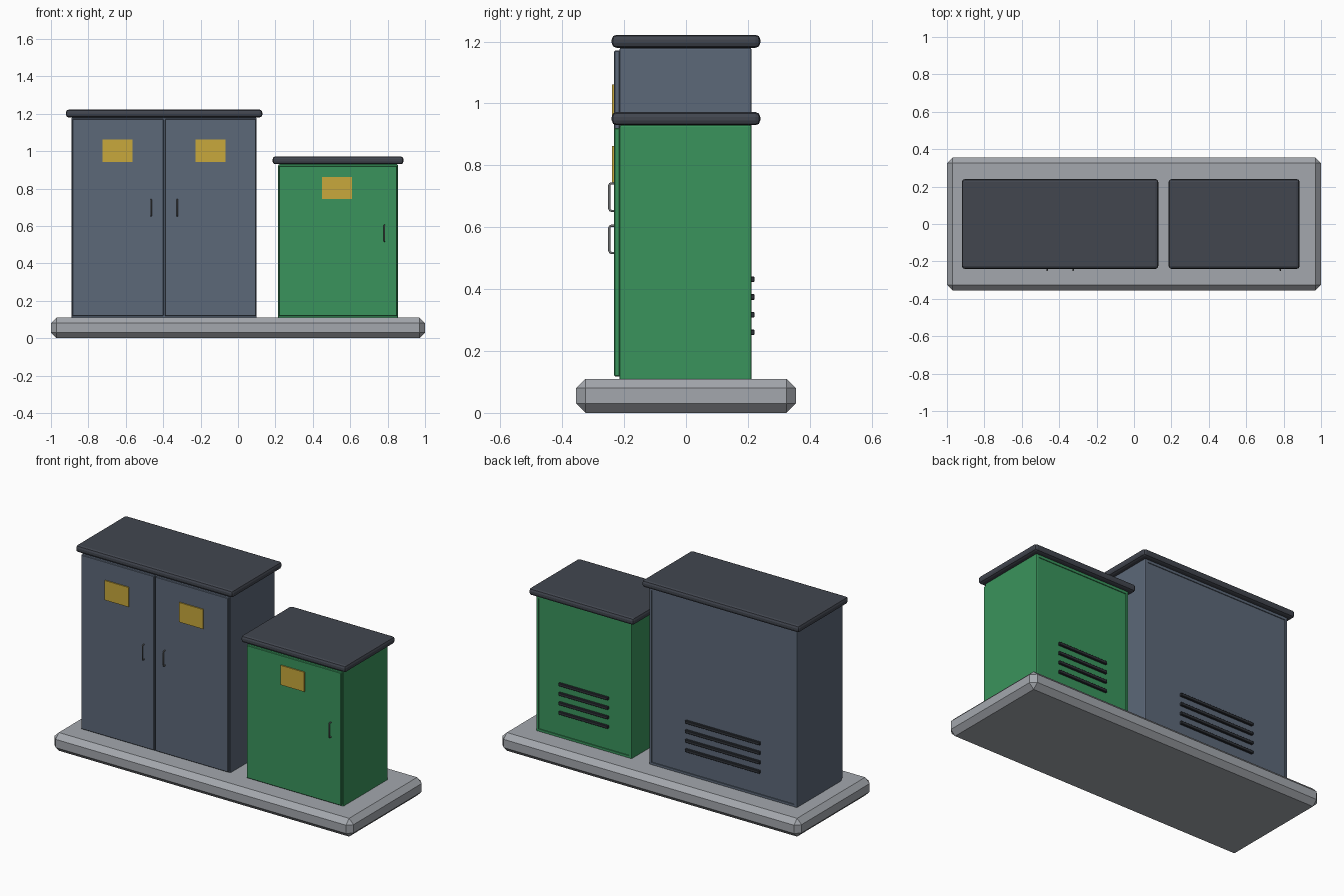
import bpy, bmesh
from mathutils import Vector

if "Cube" in bpy.data.objects:
    bpy.data.objects.remove(bpy.data.objects["Cube"])


def material(name, r, g, b):
    m = bpy.data.materials.new(name)
    m.diffuse_color = (r, g, b, 1)
    m.use_nodes = True
    m.node_tree.nodes["Principled BSDF"].inputs["Base Color"].default_value = m.diffuse_color
    return m


CONCRETE = material("concrete", 0.37, 0.39, 0.42)
GREY = material("slate grey paint", 0.107, 0.138, 0.19)
GREEN = material("green paint", 0.042, 0.296, 0.107)
DARK = material("dark roof", 0.054, 0.061, 0.078)
YELLOW = material("yellow label", 0.578, 0.392, 0.045)
VENT = material("vent black", 0.028, 0.032, 0.04)
STEEL = material("steel", 0.16, 0.165, 0.17)


def box(name, x, y, z, mat, bevel=0, segments=1, back_inset=0):
    """Box from (min, max) ranges, optionally bevelled, with a recessed back panel."""
    bm = bmesh.new()
    bmesh.ops.create_cube(bm, size=1)
    for v in bm.verts:
        v.co = Vector([r[0] if c < 0 else r[1] for c, r in zip(v.co, (x, y, z))])
    if bevel:
        bmesh.ops.bevel(bm, geom=bm.edges[:], offset=bevel, segments=segments,
                        profile=0.5, affect='EDGES')
    if back_inset:
        back = max(bm.faces, key=lambda f: f.normal.y * f.calc_area())
        bmesh.ops.inset_individual(bm, faces=[back], thickness=back_inset)
        bmesh.ops.inset_individual(bm, faces=[back], thickness=0.001, depth=-0.004)
    me = bpy.data.meshes.new(name)
    bm.to_mesh(me)
    bm.free()
    me.materials.append(mat)
    ob = bpy.data.objects.new(name, me)
    bpy.context.collection.objects.link(ob)
    return ob


def handle(name, x, z0, z1):
    """Bent round bar standing off the door."""
    cu = bpy.data.curves.new(name, 'CURVE')
    cu.dimensions = '3D'
    cu.bevel_depth = 0.004
    cu.bevel_resolution = 1
    cu.use_fill_caps = True
    f, b, c = -0.248, -0.228, 0.007
    path = [(b, z0), (f + c, z0), (f + 0.002, z0 + 0.002), (f, z0 + c),
            (f, z1 - c), (f + 0.002, z1 - 0.002), (f + c, z1), (b, z1)]
    sp = cu.splines.new('POLY')
    sp.points.add(len(path) - 1)
    for p, (y, z) in zip(sp.points, path):
        p.co = (x, y, z, 1)
    cu.materials.append(STEEL)
    ob = bpy.data.objects.new(name, cu)
    bpy.context.collection.objects.link(ob)


def cabinet(name, x0, x1, top, paint, doors, labels, label_z, handles, handle_z, vent_w):
    # Body, roof and doors
    box(name + "_body", (x0, x1), (-0.215, 0.212), (0.105, top), paint, 0.006, 2, 0.018)
    box(name + "_roof", (x0 - 0.03, x1 + 0.03), (-0.24, 0.24), (top, top + 0.042),
        DARK, 0.015, 2)
    for i, d in enumerate(doors):
        box(f"{name}_door_{i}", d, (-0.232, -0.213), (0.118, top - 0.009), paint, 0.003)
    # Warning labels and handles
    for i, cx in enumerate(labels):
        box(f"{name}_label_{i}", (cx - 0.08, cx + 0.08), (-0.239, -0.231),
            (label_z - 0.059, label_z + 0.059), YELLOW)
    for i, hx in enumerate(handles):
        handle(f"{name}_handle_{i}", hx, *handle_z)
    # Rear vent slats
    mid = (x0 + x1) / 2
    for i in range(4):
        z = 0.26 + i * 0.0573
        box(f"{name}_vent_{i}", (mid - vent_w / 2, mid + vent_w / 2), (0.2, 0.221),
            (z - 0.009, z + 0.009), VENT, 0.002)


# Concrete plinth
box("plinth", (-1, 1), (-0.355, 0.355), (0, 0.11), CONCRETE, 0.03)

cabinet("large_cabinet", -0.89, 0.10, 1.18, GREY,
        [(-0.886, -0.399), (-0.391, 0.096)], [-0.645, -0.147], 1.002,
        [-0.465, -0.325], (0.653, 0.742), 0.5)
cabinet("small_cabinet", 0.215, 0.855, 0.93, GREEN,
        [(0.219, 0.851)], [0.53], 0.804, [0.783], (0.517, 0.605), 0.33)
